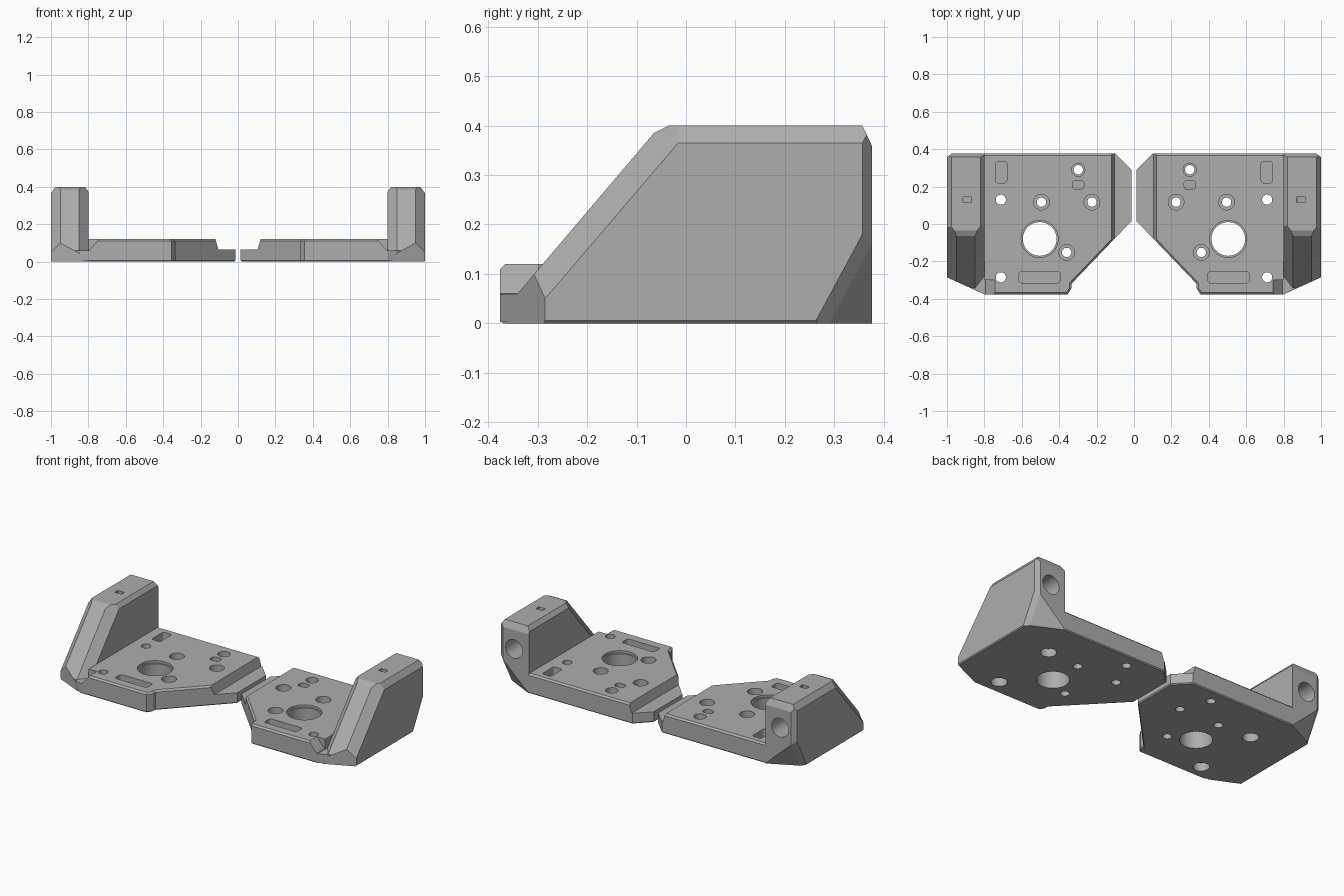
import bpy, bmesh
from math import cos, sin, tau
from mathutils import Vector, Matrix

cube = bpy.data.objects.get("Cube")
if cube:
    bpy.data.objects.remove(cube, do_unlink=True)

GREY = (0.42, 0.42, 0.42, 1)
mat = bpy.data.materials.new("plain grey")
mat.use_nodes = True
mat.diffuse_color = GREY
mat.node_tree.nodes["Principled BSDF"].inputs["Base Color"].default_value = GREY

PLATE_TOP, DEPTH, INNER, OUTER, TOP = 0.12, 0.376, 0.8, 1.0, 0.4


def make_object(name, bm):
    bmesh.ops.recalc_face_normals(bm, faces=bm.faces)
    mesh = bpy.data.meshes.new(name)
    bm.to_mesh(mesh)
    bm.free()
    obj = bpy.data.objects.new(name, mesh)
    mesh.materials.append(mat)
    bpy.context.collection.objects.link(obj)
    return obj


def prism(points, lo, hi, axis="z"):
    """Extrude a 2D outline along z (outline in x, y) or y (outline in x, z)."""
    bm = bmesh.new()
    place = (lambda a, b, h: (a, b, h)) if axis == "z" else (lambda a, b, h: (a, h, b))
    face = bm.faces.new([bm.verts.new(place(a, b, lo)) for a, b in points])
    ext = bmesh.ops.extrude_face_region(bm, geom=[face])["geom"]
    shift = Vector(place(0, 0, hi - lo))
    bmesh.ops.translate(bm, vec=shift, verts=[v for v in ext if isinstance(v, bmesh.types.BMVert)])
    bmesh.ops.recalc_face_normals(bm, faces=bm.faces)
    return bm


def circle(x, y, r, n=40):
    return [(x + r * cos(tau * i / n), y + r * sin(tau * i / n)) for i in range(n)]


def slot(x, y, w, h, r=0.015):
    """Rounded rectangle outline."""
    pts = []
    for q, (sx, sy) in enumerate([(1, 1), (-1, 1), (-1, -1), (1, -1)]):
        for k in range(5):
            a = tau / 4 * (q + k / 4)
            pts.append((x + sx * (w / 2 - r) + r * cos(a), y + sy * (h / 2 - r) + r * sin(a)))
    return pts


def slice_off(bm, a, b, c, inside=Vector((0.9, 0.1, 0.2))):
    """Cut the solid by the plane through three points and keep the inside."""
    a, b, c = Vector(a), Vector(b), Vector(c)
    n = (b - a).cross(c - a).normalized()
    if n.dot(inside - a) > 0:
        n = -n
    geom = bm.verts[:] + bm.edges[:] + bm.faces[:]
    bmesh.ops.bisect_plane(bm, geom=geom, plane_co=a, plane_no=n, clear_outer=True, dist=1e-5)
    bmesh.ops.holes_fill(bm, edges=[e for e in bm.edges if e.is_boundary])


def carve(obj, cutters):
    """Subtract every cutter from the object, then delete the cutters."""
    helpers = []
    for bm in cutters:
        helper = make_object("cutter", bm)
        helper.hide_render = True
        mod = obj.modifiers.new("cut", "BOOLEAN")
        mod.operation, mod.solver, mod.object = "DIFFERENCE", "EXACT", helper
        helpers.append(helper)
    deps = bpy.context.evaluated_depsgraph_get()
    mesh = bpy.data.meshes.new_from_object(obj.evaluated_get(deps))
    obj.modifiers.clear()
    obj.data = mesh
    for helper in helpers:
        bpy.data.objects.remove(helper, do_unlink=True)


# Plate with chamfered top and bottom rims
outline = [(0.1, DEPTH), (0.014, 0.29), (0.014, 0.015), (0.335, -0.32), (0.335, -0.345),
           (0.355, -DEPTH), (INNER, -DEPTH), (INNER, DEPTH)]
bm = prism(outline, 0, PLATE_TOP)
for level, size in ((0, 0.006), (PLATE_TOP, 0.01)):
    rim = [e for e in bm.edges if all(abs(v.co.z - level) < 1e-4 for v in e.verts)
           and not all(abs(v.co.x - INNER) < 1e-4 for v in e.verts)]
    bmesh.ops.bevel(bm, geom=rim, offset=size, segments=1, affect="EDGES")
plate = make_object("left_plate", bm)

# Stepped inner ledge and the notch beside the wall foot
cuts = [prism([(-0.1, 0.065), (0.105, 0.065), (0.124, 0.13), (-0.1, 0.13)], -0.5, 0.5, "y"),
        prism([(0.735, 0.13), (0.795, 0.06), (0.85, 0.06), (0.85, 0.13)], -0.5, -0.3, "y")]
# Central opening with a stepped rim
cuts += [prism(circle(0.504, -0.08, 0.09, 64), -0.1, 0.2),
         prism(circle(0.504, -0.08, 0.099, 64), 0.105, 0.2)]
# Screw holes sunk from above
for x, y, r in ((0.495, 0.117, 0.042), (0.225, 0.117, 0.042), (0.36, -0.152, 0.042), (0.298, 0.29, 0.035)):
    cuts += [prism(circle(x, y, 0.025), -0.1, 0.2), prism(circle(x, y, r), 0.07, 0.2)]
# Screw holes sunk from below
for y in (0.13, -0.285):
    cuts += [prism(circle(0.712, y, 0.027), -0.1, 0.2), prism(circle(0.712, y, 0.045), -0.1, 0.05)]
# Blind slots
for x, y, w, h in ((0.298, 0.21, 0.06, 0.045), (0.71, 0.277, 0.06, 0.115), (0.505, -0.285, 0.22, 0.06)):
    cuts.append(prism(slot(x, y, w, h), 0.07, 0.2))
carve(plate, cuts)

# Upright wall, sliced from a block
bm = prism([(INNER, -DEPTH), (OUTER, -DEPTH), (OUTER, DEPTH), (INNER, DEPTH)], 0, TOP)
low, high = (-0.29, 0.12), (-0.065, 0.385)
slice_off(bm, (1, -0.285, 0), (INNER, -DEPTH, 0), (1, -0.285, 1))
slice_off(bm, (0.8, *low), (1, *low), (0.9, *high))
slice_off(bm, (0.8, *high), (1, *high), (0.9, -0.035, TOP))
for side, crease in ((OUTER, 0.95), (INNER, 0.85)):
    slice_off(bm, (side, -0.285, 0.05), (side, -0.02, 0.36), (crease, *low))
slice_off(bm, (1, 0, 0.365), (1, 0.2, 0.365), (0.975, 0, TOP))
slice_off(bm, (0.8, 0, 0.375), (0.8, 0.2, 0.375), (0.82, 0, TOP))
slice_off(bm, (0.8, 0.357, TOP), (1, 0.357, TOP), (0.9, DEPTH, 0.36))
# Chamfered rear corner and undercut
slice_off(bm, (1, 0.357, 0), (1, 0.357, 1), (0.975, DEPTH, 0))
slice_off(bm, (0.975, 0.29, 0), (0.975, DEPTH, 0.16), (INNER, DEPTH, 0))
slice_off(bm, (1, 0.26, 0), (1, 0.357, 0.18), (0.975, 0.29, 0))
slice_off(bm, (1, 0, 0.006), (1, 0.2, 0.006), (0.994, 0, 0))
wall = make_object("left_wall", bm)

# Blind rear bore and the small slot above it
carve(wall, [prism(circle(0.9, 0.245, 0.057), 0.05, 0.5, "y"),
             prism(slot(0.892, 0.13, 0.046, 0.03, 0.002), 0.25, 0.5)])

# Low foot in front of the wall
foot = make_object("left_foot", prism(
    [(INNER, -0.26), (0.88, -0.26), (0.88, -0.338), (INNER, -DEPTH)], 0.003, 0.058))

# Mirrored right half
for part in (plate, wall, foot):
    bm = bmesh.new()
    bm.from_mesh(part.data)
    bmesh.ops.transform(bm, matrix=Matrix.Scale(-1, 4, (1, 0, 0)), verts=bm.verts)
    make_object(part.name.replace("left", "right"), bm)
